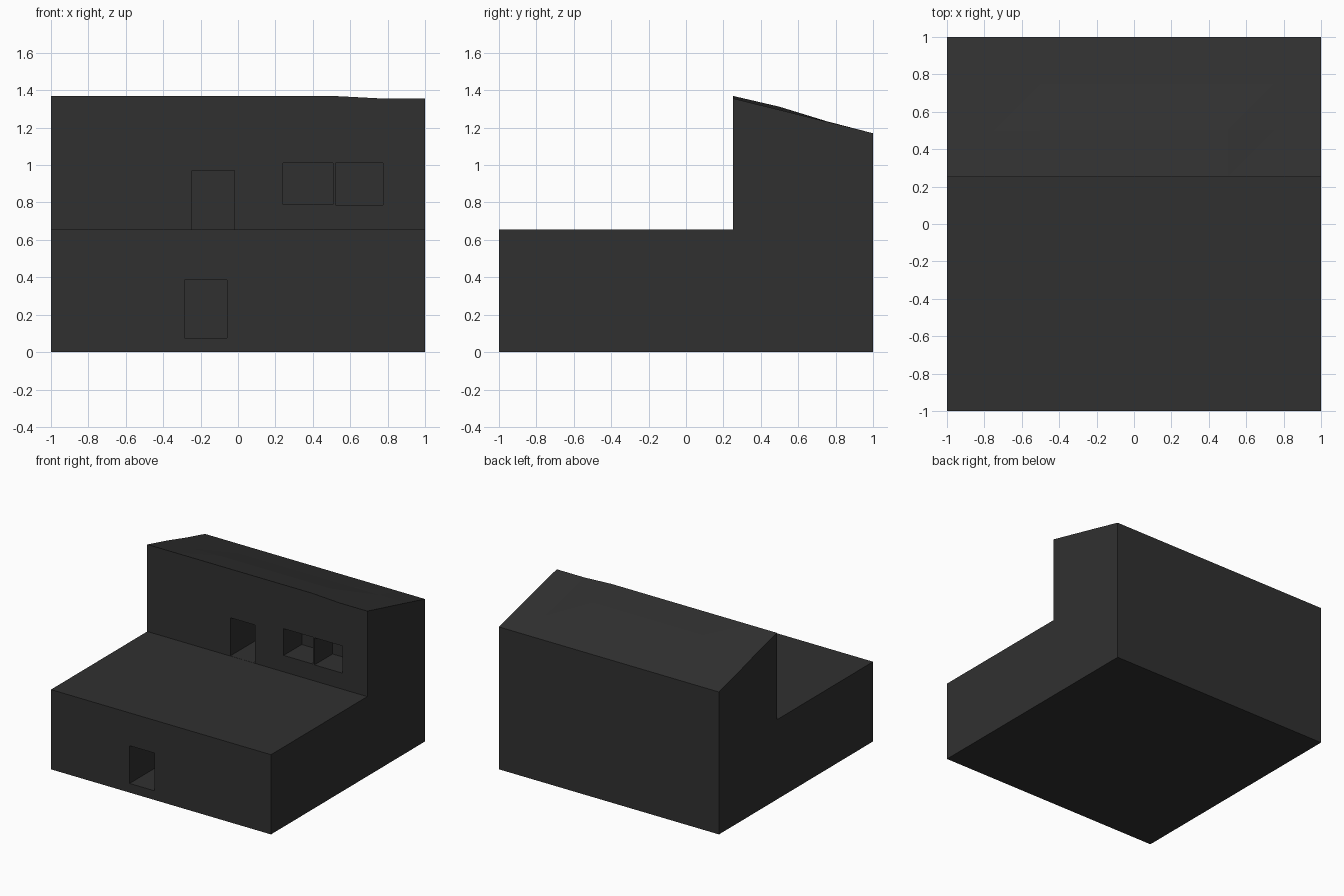
import bpy, bmesh

if "Cube" in bpy.data.objects:
    bpy.data.objects.remove(bpy.data.objects["Cube"])

mat = bpy.data.materials.new("dark grey")
mat.diffuse_color = (0.03, 0.03, 0.03, 1)
mat.use_nodes = True
mat.node_tree.nodes["Principled BSDF"].inputs["Base Color"].default_value = mat.diffuse_color

TERRACE = 0.655


def roof_z(x, y):
    """Roof height: gentle backward slope, slightly hollow on the right side."""
    right = x > 0.6
    if y < 0.3:
        return 1.357 if right else 1.37
    if y < 0.6:
        return 1.295 if right else (1.312 if x > -0.6 else 1.306)
    if y < 0.9:
        return 1.233 if right else 1.235
    return 1.17


def finish(name, bm):
    bmesh.ops.recalc_face_normals(bm, faces=bm.faces)
    me = bpy.data.meshes.new(name)
    bm.to_mesh(me)
    bm.free()
    me.materials.append(mat)
    ob = bpy.data.objects.new(name, me)
    bpy.context.collection.objects.link(ob)
    return ob


# House body: a stepped cross-section swept along x, with a faceted roof
bm = bmesh.new()
rings = []
for i in range(9):
    x = -1 + i * 0.25
    section = [(-1, 0), (-1, TERRACE), (0.25, TERRACE)]
    section += [(y, roof_z(x, y)) for y in (0.25, 0.5, 0.75, 1)]
    section.append((1, 0))
    rings.append([bm.verts.new((x, y, z)) for y, z in section])
n = len(rings[0])
for a, b in zip(rings, rings[1:]):
    for j in range(n):
        k = (j + 1) % n
        if 3 <= j <= 5:  # roof panels are split along their diagonal
            bm.faces.new((a[j], b[j], b[k]))
            bm.faces.new((a[j], b[k], a[k]))
        else:
            bm.faces.new((a[j], b[j], b[k], a[k]))
bm.faces.new(rings[0])
bm.faces.new(rings[-1])
house = finish("house_body", bm)

# Openings: x range, y range, z range of each recess
openings = [
    ((-0.285, -0.06), (-1.1, -0.62), (0.075, 0.385)),  # lower door
    ((-0.245, -0.02), (0.15, 0.62), (0.656, 0.97)),    # upper door
    ((0.24, 0.507), (0.15, 0.485), (0.79, 1.01)),      # left window
    ((0.52, 0.775), (0.15, 0.485), (0.787, 1.01)),     # right window
]
bm = bmesh.new()
for box in openings:
    verts = bmesh.ops.create_cube(bm, size=1)["verts"]
    for v in verts:
        for axis, (lo, hi) in enumerate(box):
            v.co[axis] = hi if v.co[axis] > 0 else lo
cutter = finish("opening_cutter", bm)
cutter.hide_render = True
cutter.display_type = 'WIRE'

cut = house.modifiers.new("openings", 'BOOLEAN')
cut.operation = 'DIFFERENCE'
cut.solver = 'EXACT'
cut.object = cutter
